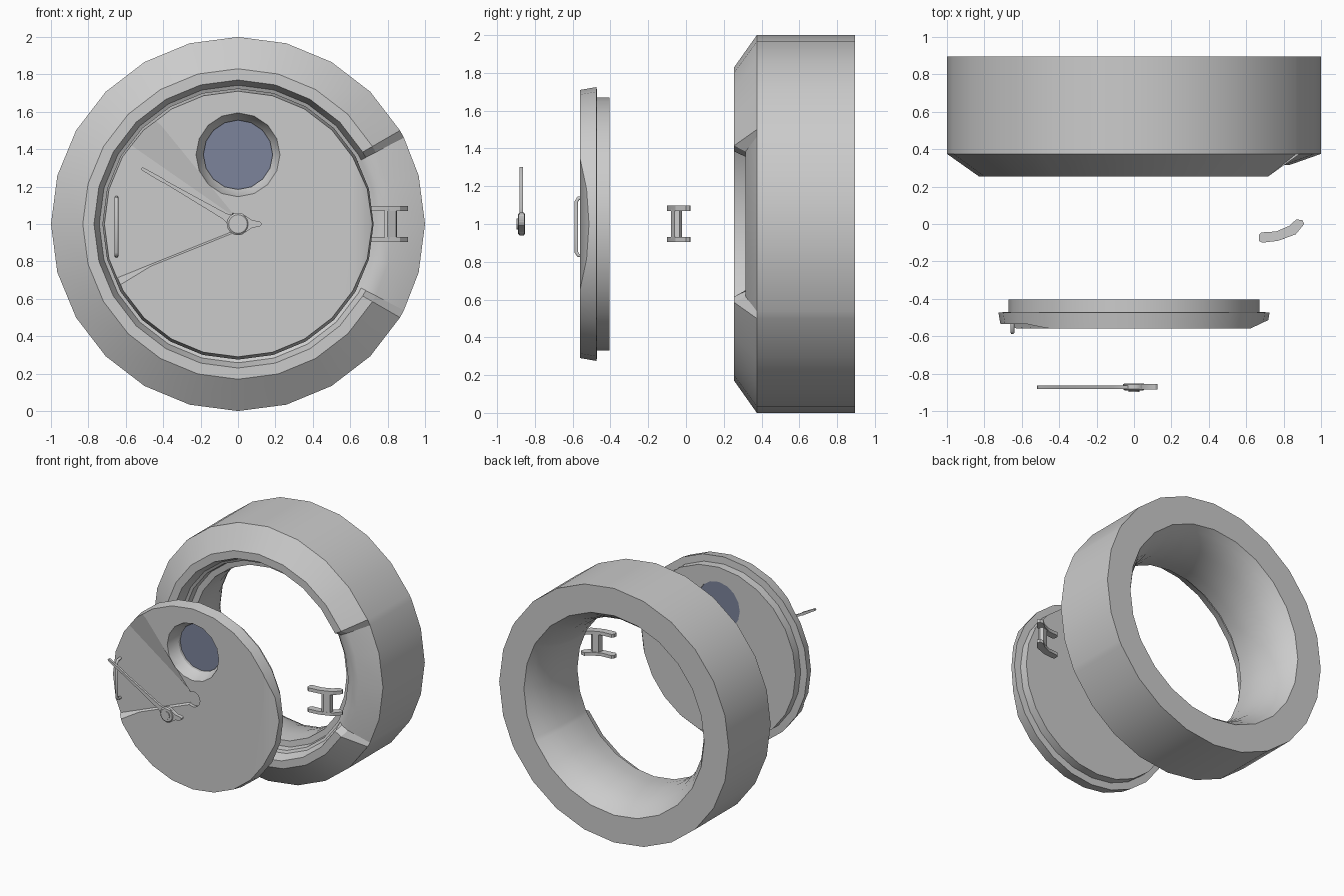
import bpy, bmesh, math
from mathutils import Vector

if "Cube" in bpy.data.objects:
    bpy.data.objects.remove(bpy.data.objects["Cube"])

def skin(name, rings, loop=False, smooth=True):
    """Join rings of 3D points into a surface; cap the ends unless it loops."""
    bm = bmesh.new()
    vs = [[bm.verts.new(p) for p in r] for r in rings]
    n = len(rings[0])
    for k in range(len(vs) if loop else len(vs) - 1):
        a, b = vs[k], vs[(k + 1) % len(vs)]
        for i in range(n):
            j = (i + 1) % n
            bm.faces.new((a[i], a[j], b[j], b[i]))
    if not loop:
        bm.faces.new(vs[0])
        bm.faces.new(vs[-1])
    bmesh.ops.recalc_face_normals(bm, faces=bm.faces)
    me = bpy.data.meshes.new(name)
    bm.to_mesh(me)
    bm.free()
    ob = bpy.data.objects.new(name, me)
    bpy.context.collection.objects.link(ob)
    if smooth:
        shade(ob)
    return ob

def activate(ob):
    bpy.ops.object.select_all(action='DESELECT')
    ob.select_set(True)
    bpy.context.view_layer.objects.active = ob

def shade(ob):
    activate(ob)
    bpy.ops.object.shade_smooth_by_angle(angle=math.radians(30))

def circle(r, y, n=24, cx=0, cz=1):
    return [(cx + r * math.cos(math.tau * i / n), y, cz + r * math.sin(math.tau * i / n))
            for i in range(n)]

def lathe(name, profile, n=24, cx=0, cz=1):
    return skin(name, [circle(r, y, n, cx, cz) for r, y in profile])

def cut(ob, cutter):
    m = ob.modifiers.new("cut", 'BOOLEAN')
    m.operation, m.solver, m.object = 'DIFFERENCE', 'EXACT', cutter
    activate(ob)
    # the cut goes before the shading modifiers, then is baked in
    bpy.ops.object.modifier_move_to_index(modifier=m.name, index=0)
    bpy.ops.object.modifier_apply(modifier=m.name)
    bpy.data.objects.remove(cutter, do_unlink=True)

# Frame ring, with its front set back in the hinge sector on the right
angles = sorted([15 * i for i in range(-11, 13)] + [-27.5, 27.5])
profile = [(1, .895), (1, .375), (.83, .255), (.77, .255), (.742, .33), (.722, .34),
           (.715, .39), (.67, .395), (.66, .5), (.665, .6), (.685, .71), (.715, .79),
           (.75, .85), (.785, .895)]
rings = []
for r, y in profile:
    ring = []
    for a in angles:
        t = math.radians(a)
        yy = max(y, .315) if abs(a) < 29 else y
        ring.append((r * math.cos(t), yy, 1 + r * math.sin(t)))
    rings.append(ring)
skin("frame_ring", rings, loop=True)

# Door disc
door = lathe("door", [(.71, -.56), (.725, -.473), (.67, -.47), (.67, -.405)])

# Bevel on the hinge side of the door
bm = bmesh.new()
bm.from_mesh(door.data)
res = bmesh.ops.bisect_plane(bm, geom=bm.verts[:] + bm.edges[:] + bm.faces[:],
                             plane_co=(.62, -.56, 1), plane_no=Vector((.045, -.095, 0)).normalized(),
                             clear_outer=True)
bmesh.ops.holes_fill(bm, edges=[e for e in bm.edges if e.is_boundary])
bmesh.ops.recalc_face_normals(bm, faces=bm.faces)
bm.to_mesh(door.data)
bm.free()

# Wedge recess sweeping from the hub to the left edge
floor = [(.0, .03), (-.03, .045), (-.8, .58), (-.9, -.39), (-.03, -.04), (.0, -.03)]
top = [(.0, .035), (-.03, .06), (-.8, .80), (-.9, -.49), (-.03, -.05), (.0, -.035)]
outer = [(2 * t[0] - f[0], 2 * t[1] - f[1]) for f, t in zip(floor, top)]
cut(door, skin("wedge_cutter", [[(x, -.535, 1 + z) for x, z in floor],
                                [(x, -.585, 1 + z) for x, z in outer]], smooth=False))
cut(door, lathe("hub_cutter", [(.06, -.535), (.06, -.6)], 16))

# Round window
cut(door, lathe("window_cutter", [(.235, -.59), (.205, -.505), (.185, -.475), (.185, -.38)],
                16, 0, 1.37))
shade(door)
glass = lathe("window_glass", [(.188, -.455), (.188, -.412)], 16, 0, 1.37)
mat = bpy.data.materials.new("glass_blue")
mat.diffuse_color = (.2, .23, .33, 1)
mat.use_nodes = True
mat.node_tree.nodes["Principled BSDF"].inputs["Base Color"].default_value = mat.diffuse_color
glass.data.materials.append(mat)

# Pull handle on the door
cu = bpy.data.curves.new("pull_handle", 'CURVE')
cu.dimensions = '3D'
cu.bevel_depth, cu.bevel_resolution, cu.use_fill_caps = .011, 1, True
sp = cu.splines.new('POLY')
pts = [(-.53, .83), (-.57, .834), (-.58, .85), (-.58, 1.12), (-.57, 1.136), (-.53, 1.14)]
sp.points.add(len(pts) - 1)
for p, (y, z) in zip(sp.points, pts):
    p.co = (-.65, y, z, 1)
bpy.context.collection.objects.link(bpy.data.objects.new("pull_handle", cu))

# Lever: hub, centre cap, pointer and long arm
lathe("lever_hub", [(.05, -.852), (.06, -.858), (.06, -.882), (.05, -.89)], 16)
lathe("lever_cap", [(.03, -.88), (.03, -.897)], 12)

def blade(name, stations, angle, y0, y1):
    """Flat bar whose half-width varies along its length."""
    c, s = math.cos(angle), math.sin(angle)
    outline = [(d, w) for d, w in stations] + [(d, -w) for d, w in reversed(stations)]
    return skin(name, [[(d * c - w * s, y, 1 + d * s + w * c) for d, w in outline]
                       for y in (y0, y1)])

blade("lever_pointer", [(.03, .05), (.075, .02), (.115, .014), (.126, .005)], 0, -.886, -.856)
blade("lever_arm", [(.03, .035), (.08, .018), (.14, .016), (.45, .008), (.47, .011), (.59, .008), (.596, .004)],
      math.radians(150), -.882, -.864)

# Hinge: two curved plates joined by a post
banana = [(.667, -.06), (.68, -.045), (.76, -.04), (.83, -.01), (.868, .025), (.9, .02),
          (.91, 0), (.865, -.055), (.77, -.09), (.685, -.1), (.667, -.09)]

def slab(name, outline, z0, z1):
    return skin(name, [[(x, y, z) for x, y in outline] for z in (z0, z1)])

slab("hinge_plate_lower", banana, .905, .93)
slab("hinge_plate_upper", banana, 1.07, 1.097)
slab("hinge_post", [(.785, -.035), (.83, -.02), (.85, -.035), (.845, -.06), (.8, -.08), (.78, -.075)],
     .92, 1.08)
